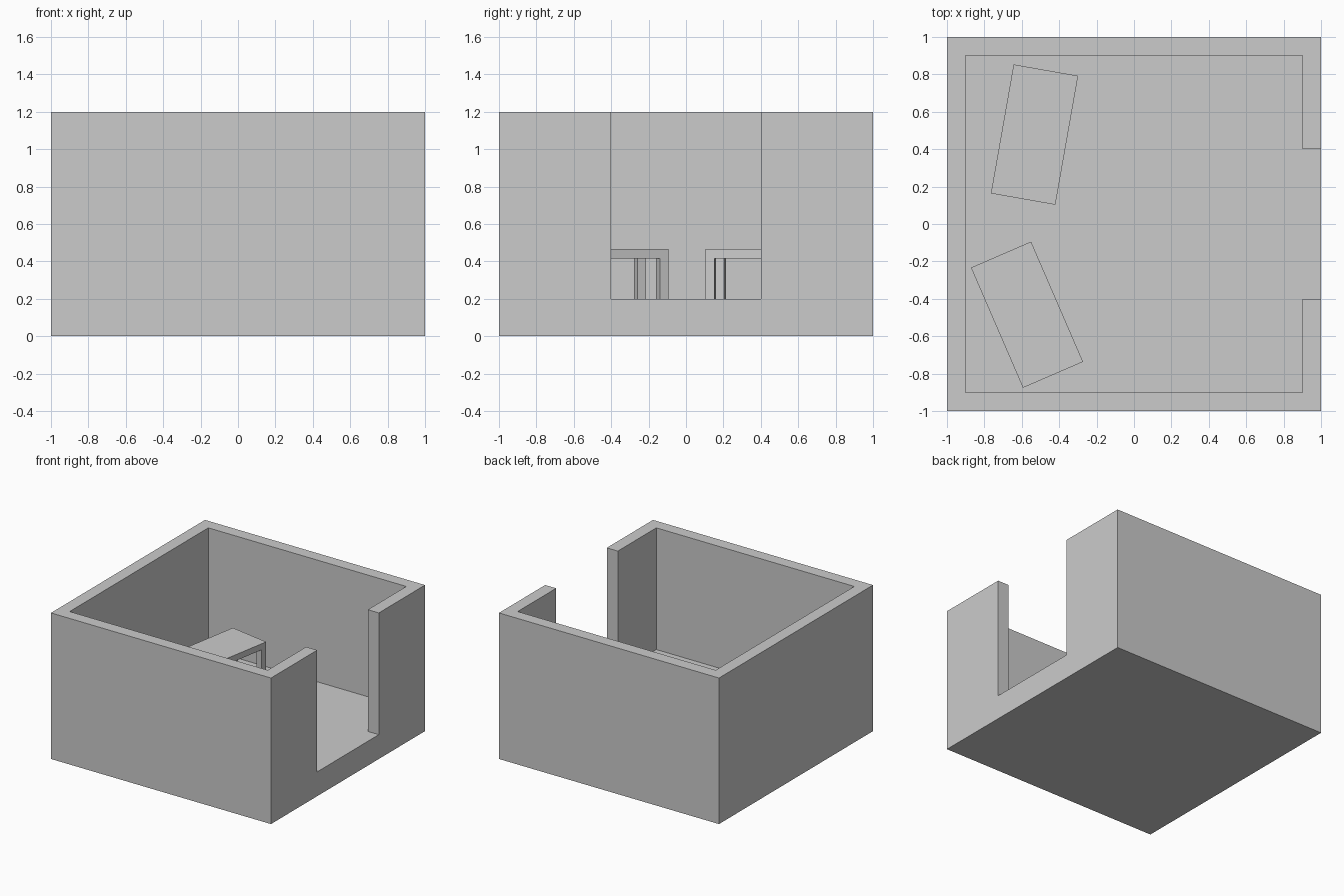
import bpy
import bmesh
from math import radians
from mathutils import Matrix, Vector

cube = bpy.data.objects.get("Cube")
if cube:
    bpy.data.objects.remove(cube, do_unlink=True)

FLOOR, WALL, HEIGHT = 0.2, 0.1, 1.2
DOOR = 0.4                                   # half width of the doorway
TOP, THICK, LEG = 0.465, 0.05, 0.05          # table heights and leg width
WIDTH, LENGTH = 0.35, 0.7

grey = bpy.data.materials.new("light grey")
grey.use_nodes = True
grey.diffuse_color = (0.6, 0.6, 0.6, 1)
grey.node_tree.nodes["Principled BSDF"].inputs["Base Color"].default_value = (0.6, 0.6, 0.6, 1)


def prism(name, outline, z0, z1):
    """Extrude a flat outline from z0 up to z1."""
    bm = bmesh.new()
    face = bm.faces.new([bm.verts.new((x, y, z0)) for x, y in outline])
    ext = bmesh.ops.extrude_face_region(bm, geom=[face])
    top = [v for v in ext["geom"] if isinstance(v, bmesh.types.BMVert)]
    bmesh.ops.translate(bm, verts=top, vec=(0, 0, z1 - z0))
    bmesh.ops.recalc_face_normals(bm, faces=bm.faces)
    mesh = bpy.data.meshes.new(name)
    bm.to_mesh(mesh)
    bm.free()
    mesh.materials.append(grey)
    obj = bpy.data.objects.new(name, mesh)
    bpy.context.collection.objects.link(obj)
    return obj


def rect(x0, x1, y0, y1):
    return [(x0, y0), (x1, y0), (x1, y1), (x0, y1)]


# Open-topped room: one solid block, hollowed with its doorway in a single cut
room = prism("room_shell", rect(-1, 1, -1, 1), 0, HEIGHT)
inner = 1 - WALL
hollow = [(-inner, -inner), (inner, -inner), (inner, -DOOR), (1.2, -DOOR),
          (1.2, DOOR), (inner, DOOR), (inner, inner), (-inner, inner)]
cutter = prism("room_cutter", hollow, FLOOR, HEIGHT + 0.2)
cutter.hide_render = True
cut = room.modifiers.new("hollow", "BOOLEAN")
cut.operation, cut.solver, cut.object = "DIFFERENCE", "EXACT", cutter
bpy.context.view_layer.objects.active = room
bpy.ops.object.modifier_apply(modifier=cut.name)
bpy.data.objects.remove(cutter, do_unlink=True)


# Tables: a slab on four square legs flush with its corners
def table(name, x, y, angle):
    place = Matrix.Translation(Vector((x, y, 0))) @ Matrix.Rotation(radians(angle), 4, "Z")
    w, d = WIDTH / 2, LENGTH / 2
    parts = [prism(name + "_top", rect(-w, w, -d, d), TOP - THICK, TOP)]
    for sx, side in ((-1, "right"), (1, "left")):
        for sy, end in ((-1, "front"), (1, "back")):
            cx, cy = sx * (w - LEG / 2), sy * (d - LEG / 2)
            h = LEG / 2
            parts.append(prism(f"{name}_leg_{end}_{side}",
                               rect(cx - h, cx + h, cy - h, cy + h), FLOOR, TOP - THICK))
    for part in parts:
        part.matrix_world = place


table("back_table", -0.532, 0.478, -10)
table("front_table", -0.572, -0.485, 23.4)
